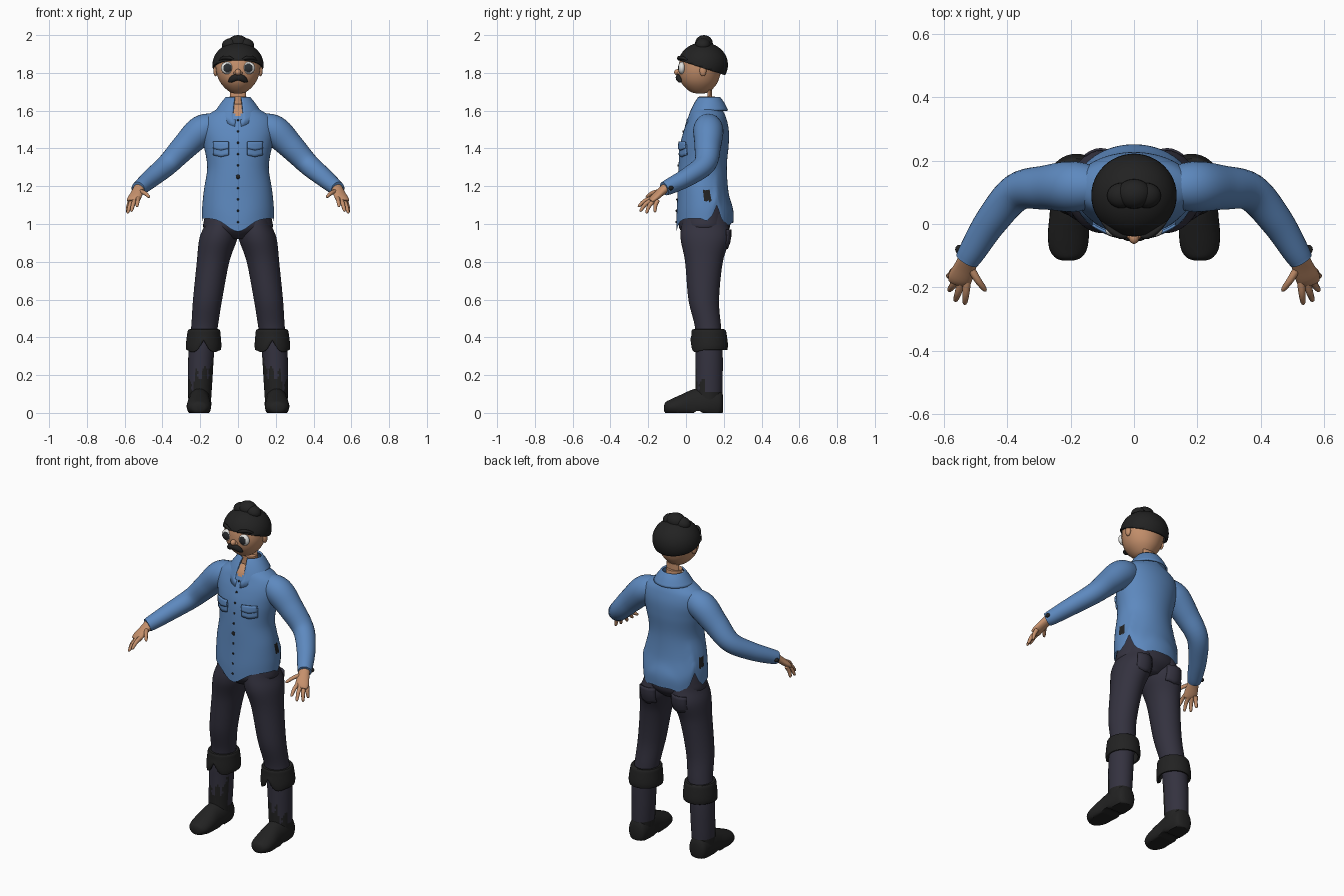
import bpy, bmesh, math
from mathutils import Vector, Matrix

cube = bpy.data.objects.get("Cube")
if cube:
    bpy.data.objects.remove(cube, do_unlink=True)


def material(name, r, g, b):
    m = bpy.data.materials.new(name)
    m.use_nodes = True
    m.diffuse_color = (r, g, b, 1)
    bsdf = m.node_tree.nodes["Principled BSDF"]
    bsdf.inputs["Base Color"].default_value = (r, g, b, 1)
    bsdf.inputs["Roughness"].default_value = 0.8
    return m


SHIRT = material("denim_blue", .11, .25, .52)
PANTS = material("dark_trousers", .034, .032, .05)
BLACK = material("near_black", .016, .016, .016)
SKIN = material("skin", .56, .28, .15)
WHITE = material("eye_white", .75, .75, .73)
IRIS = material("dark_iris", .025, .028, .032)


def finish(name, bm, mats, rule=None, mirror=False, solid=0, angle=50):
    """Turn a bmesh into a smooth shaded object."""
    bmesh.ops.recalc_face_normals(bm, faces=bm.faces)
    if rule:
        for f in bm.faces:
            f.material_index = rule(f.calc_center_median(), f.normal)
    me = bpy.data.meshes.new(name)
    bm.to_mesh(me)
    bm.free()
    for m in mats:
        me.materials.append(m)
    ob = bpy.data.objects.new(name, me)
    bpy.context.collection.objects.link(ob)
    bpy.ops.object.select_all(action='DESELECT')
    ob.select_set(True)
    bpy.context.view_layer.objects.active = ob
    bpy.ops.object.shade_smooth_by_angle(angle=math.radians(angle))
    if solid:
        mod = ob.modifiers.new("thickness", 'SOLIDIFY')
        mod.thickness = solid
        mod.offset = 0
    if mirror:
        ob.modifiers.new("mirror", 'MIRROR')
    return ob


def spline(rings, steps):
    """Catmull-Rom through the (x, y, z, rx, ry) rings."""
    pts = [rings[0]] + list(rings) + [rings[-1]]
    out = []
    for a, b, c, d in zip(pts, pts[1:], pts[2:], pts[3:]):
        for k in range(steps):
            t = k / steps
            out.append([.5 * (2 * q + (r - p) * t + (2 * p - 5 * q + 4 * r - s) * t * t
                              + (3 * q - p - 3 * r + s) * t ** 3)
                        for p, q, r, s in zip(a, b, c, d)])
    return out + [list(rings[-1])]


def loft(rings, n=24, steps=4, axis='Z', caps=True):
    """Skin elliptical rings; axis Z or Y fixes their plane, T follows the path."""
    rs = spline(rings, steps)
    bm = bmesh.new()
    loops = []
    for i, (x, y, z, a, b) in enumerate(rs):
        u, v = Vector((1, 0, 0)), Vector((0, 1, 0))
        if axis == 'Y':
            v = Vector((0, 0, 1))
        elif axis == 'T':
            t = Vector(rs[min(i + 1, len(rs) - 1)][:3]) - Vector(rs[max(i - 1, 0)][:3])
            u = t.cross(Vector((0, 0, 1))).normalized()
            v = t.cross(u).normalized()
        loops.append([bm.verts.new(Vector((x, y, z)) + u * a * math.cos(w) + v * b * math.sin(w))
                      for w in (math.tau * k / n for k in range(n))])
    for p, q in zip(loops, loops[1:]):
        for k in range(n):
            bm.faces.new((p[k], p[(k + 1) % n], q[(k + 1) % n], q[k]))
    if caps:
        bm.faces.new(loops[0])
        bm.faces.new(loops[-1])
    return bm


def ball(c, r, bm=None, seg=24, tilt=0):
    bm = bm or bmesh.new()
    mat = Matrix.Translation(c) @ Matrix.Rotation(tilt, 4, 'Y') @ Matrix.Diagonal((*r, 1))
    bmesh.ops.create_uvsphere(bm, u_segments=seg, v_segments=seg // 2, radius=1, matrix=mat)
    return bm


# Shirt body with a curved hem, side notches and small side tears
TORSO = [(0, .1, .95, .19, .15), (0, .1, 1.03, .19, .15), (0, .09, 1.15, .18, .135),
         (0, .088, 1.3, .163, .128), (0, .098, 1.42, .182, .128), (0, .108, 1.5, .195, .118),
         (0, .113, 1.56, .18, .1), (0, .112, 1.6, .125, .083), (0, .115, 1.635, .065, .058)]


def hem(x, y):
    if y < .08:
        return 1.03 - .07 * math.exp(-(x / .08) ** 2)
    notch = .075 * math.exp(-((y - .165) / .025) ** 2)
    return (1.02 if y < .165 else 1.0) + notch + .006 * math.sin(y * 160)


def front(x, z):
    """Depth of the shirt front at a point."""
    for p, q in zip(TORSO, TORSO[1:]):
        if p[2] <= z <= q[2]:
            t = (z - p[2]) / (q[2] - p[2])
            cy, rx, ry = [p[i] + (q[i] - p[i]) * t for i in (1, 3, 4)]
            return cy - ry * math.sqrt(max(0, 1 - (x / rx) ** 2))


def shirt_rule(c, n):
    if abs(c.y - .11) < .02 and abs(c.z - 1.15) < .026 and abs(n.x) > .7:
        return 1
    return 2 if c.z > 1.575 and abs(c.x) < .02 and c.y < .1 else 0


bm = loft(TORSO, 72, 7, caps=False)
for v in bm.verts:
    if v.co.z < 1.3:
        v.co.z = 1.3 - (1.3 - v.co.z) * (1.3 - hem(v.co.x, v.co.y)) / .35
finish("shirt_body", bm, [SHIRT, BLACK, SKIN], shirt_rule)

# Sleeves
finish("sleeve", loft([(.1, .115, 1.525, .06, .06), (.19, .118, 1.497, .08, .08),
                       (.28, .115, 1.412, .07, .07), (.37, .1, 1.318, .06, .058),
                       (.45, .01, 1.25, .052, .05), (.51, -.085, 1.2, .043, .042),
                       (.528, -.115, 1.187, .038, .037)], 28, 6, 'T'), [SHIRT], mirror=True)
finish("sleeve_button", ball((.553, -.08, 1.19), (.012, .014, .012)), [BLACK], mirror=True)

# Collar open at the front, with dropped points
bm = loft([(0, .108, 1.6, .113, .11), (0, .118, 1.64, .085, .08), (0, .122, 1.668, .062, .056)],
          48, 3, caps=False)
for v in bm.verts:
    drop = max(0, (.12 - v.co.y) / .11) ** 2
    v.co.z -= .07 * drop * (1.668 - v.co.z) / .068
bmesh.ops.delete(bm, geom=[f for f in bm.faces if f.calc_center_median().y < .1
                           and abs(f.calc_center_median().x) < .02], context='FACES')
finish("collar", bm, [SHIRT], solid=.01)

# Chest pockets and flaps laid on the shirt
for name, z0, z1, lift in (("pocket", 1.365, 1.42, .006), ("pocket_flap", 1.4, 1.435, .013)):
    bm = bmesh.new()
    bmesh.ops.create_grid(bm, x_segments=8, y_segments=4, size=1)
    for v in bm.verts:
        x = .09 + .041 * v.co.x
        low = z0 - .01 * (1 - abs(v.co.x))
        z = low + (z1 - low) * (v.co.y + 1) / 2
        v.co = (x, front(x, z) - lift, z)
    finish(name, bm, [SHIRT], mirror=True, solid=.008)

# Shirt buttons
bm = bmesh.new()
for i in range(10):
    z = 1.01 + .06 * i
    r = .012 if i == 4 else .006
    ball((0, front(0, z) - .002, z), (r, .005, r), bm, 10)
finish("shirt_buttons", bm, [BLACK])

# Hands
finish("palm", loft([(.52, -.1, 1.197, .03, .026), (.533, -.135, 1.168, .034, .021),
                     (.55, -.172, 1.135, .038, .018), (.555, -.187, 1.12, .032, .012)],
                    20, 4, 'T'), [SKIN], mirror=True)
FINGERS = {"index_finger": ((.527, -.175, 1.14), (.535, -.255, 1.092)),
           "middle_finger": ((.545, -.178, 1.13), (.565, -.245, 1.067)),
           "ring_finger": ((.56, -.168, 1.125), (.585, -.212, 1.057)),
           "little_finger": ((.57, -.15, 1.125), (.588, -.166, 1.062)),
           "thumb": ((.522, -.13, 1.175), (.468, -.213, 1.143))}
for name, (a, b) in FINGERS.items():
    a, b = Vector(a), Vector(b)
    mid = a.lerp(b, .5) + Vector((0, -.004, .006))
    rings = [(*a, .013, .012), (*mid, .011, .011), (*a.lerp(b, .9), .008, .008), (*b, .002, .002)]
    finish(name, loft(rings, 10, 3, 'T'), [SKIN], mirror=True)

# Trousers, with boot leather showing over the shins
finish("trouser_seat", loft([(0, .1, 1.12, .16, .115), (0, .098, 1.03, .178, .135),
                             (0, .098, .97, .175, .13), (0, .1, .92, .06, .08)], 40, 4), [PANTS])


def shin_rule(c, n):
    edge = .2 + .8 * (.2 - c.x) + .035 * math.sin(c.x * 150) + .02 * math.sin(c.z * 90)
    return 1 if c.z < .11 or (n.y < -.25 and c.z < min(edge, .29)) else 0


finish("trouser_leg", loft([(.088, .1, 1.08, .07, .1), (.09, .1, 1.0, .085, .122),
                            (.105, .102, .92, .1, .13), (.132, .095, .8, .086, .1),
                            (.161, .094, .6, .077, .081), (.178, .117, .45, .07, .069),
                            (.194, .122, .32, .068, .072), (.2, .122, .18, .065, .072),
                            (.203, .12, .06, .06, .07)], 44, 10),
       [PANTS, BLACK], shin_rule, mirror=True)

# Back pockets
bm = bmesh.new()
bmesh.ops.create_grid(bm, x_segments=6, y_segments=5, size=1)
for v in bm.verts:
    x, z = .105 + .05 * v.co.x, .925 + .045 * v.co.y - .012 * (1 - abs(v.co.x)) * (v.co.y < 0)
    v.co = (x, .236 - .02 * v.co.x ** 2 - .35 * max(0, .92 - z), z)
finish("back_pocket", bm, [PANTS], mirror=True, solid=.008)

# Folded boot cuffs with a notch at the front
bm = loft([(.182, .123, .335, .086, .09), (.182, .123, .36, .088, .093),
           (.181, .122, .41, .083, .088), (.18, .12, .437, .078, .083),
           (.18, .12, .43, .062, .066)], 40, 4, caps=False)
for v in bm.verts:
    if v.co.y < .12 and v.co.z < .4:
        v.co.z += .8 * (.4 - v.co.z) * math.exp(-((v.co.x - .182) / .018) ** 2)
        v.co.z -= .2 * (.4 - v.co.z) * math.exp(-((abs(v.co.x - .182) - .055) / .02) ** 2)
finish("boot_cuff", bm, [BLACK], mirror=True, solid=.012)

# Boot feet with flat soles
bm = loft([(.203, .197, .05, .03, .04), (.203, .18, .05, .053, .075), (.203, .12, .05, .062, .09),
           (.205, .04, .04, .061, .085), (.207, -.03, .035, .065, .06),
           (.208, -.08, .03, .059, .042), (.208, -.107, .028, .04, .03),
           (.208, -.116, .025, .015, .015)], 28, 5, 'Y')
for v in bm.verts:
    v.co.z = max(v.co.z, 0 if v.co.y < .05 or v.co.y > .08 else .01)
finish("boot_foot", bm, [BLACK], mirror=True)

# Neck and nape
finish("neck", loft([(0, .115, 1.56, .06, .055), (0, .115, 1.63, .048, .045),
                     (0, .112, 1.675, .046, .042)], 24, 3), [SKIN])
finish("nape", loft([(0, .125, 1.6, .04, .014), (0, .126, 1.71, .042, .012)], 16, 2), [SKIN])

# Head, ears and nose
finish("head", loft([(0, .075, 1.69, .012, .012), (0, .073, 1.7, .045, .05),
                     (0, .071, 1.735, .083, .087), (0, .071, 1.775, .106, .106),
                     (0, .075, 1.825, .118, .114), (0, .084, 1.88, .114, .112),
                     (0, .09, 1.93, .08, .08)], 40, 5), [SKIN])
finish("ear", ball((.118, .09, 1.812), (.013, .018, .03)), [SKIN], mirror=True)
bm = ball((0, -.043, 1.803), (.016, .02, .017))
for x in (-.014, .014):
    ball((x, -.037, 1.799), (.01, .011, .009), bm, 12)
finish("nose", bm, [SKIN])

# Eyes with painted irises
finish("eye", ball((.057, -.022, 1.826), (.033, .02, .033), seg=40), [WHITE, IRIS],
       lambda c, n: int(c.y < -.022 and math.hypot(c.x - .055, c.z - 1.826) < .023), mirror=True)

# Brows and moustache
finish("eyebrow", loft([(.022, -.04, 1.87, .004, .004), (.045, -.038, 1.88, .009, .009),
                        (.075, -.018, 1.88, .009, .009), (.1, .006, 1.868, .004, .004)],
                       10, 4, 'T'), [BLACK], mirror=True)
finish("moustache", loft([(-.003, -.042, 1.776, .012, .015), (.018, -.042, 1.774, .012, .018),
                          (.037, -.034, 1.762, .01, .014), (.049, -.026, 1.752, .004, .005)],
                         14, 4, 'T'), [BLACK], mirror=True)

# Hair cap cut on a slope, and a top bun
bm = ball((0, .09, 1.843), (.129, .126, .113), seg=48)
bmesh.ops.bisect_plane(bm, geom=bm.verts[:] + bm.edges[:] + bm.faces[:], dist=1e-5,
                       plane_co=(0, -.04, 1.868), plane_no=(0, .32, 1), clear_inner=True)
finish("hair_cap", bm, [BLACK], solid=.012)
bm = ball((0, .095, 1.956), (.055, .047, .044))
for s in (-1, 1):
    ball((s * .04, .09, 1.95), (.046, .04, .034), bm, 24, s * .2)
finish("hair_bun", bm, [BLACK])
